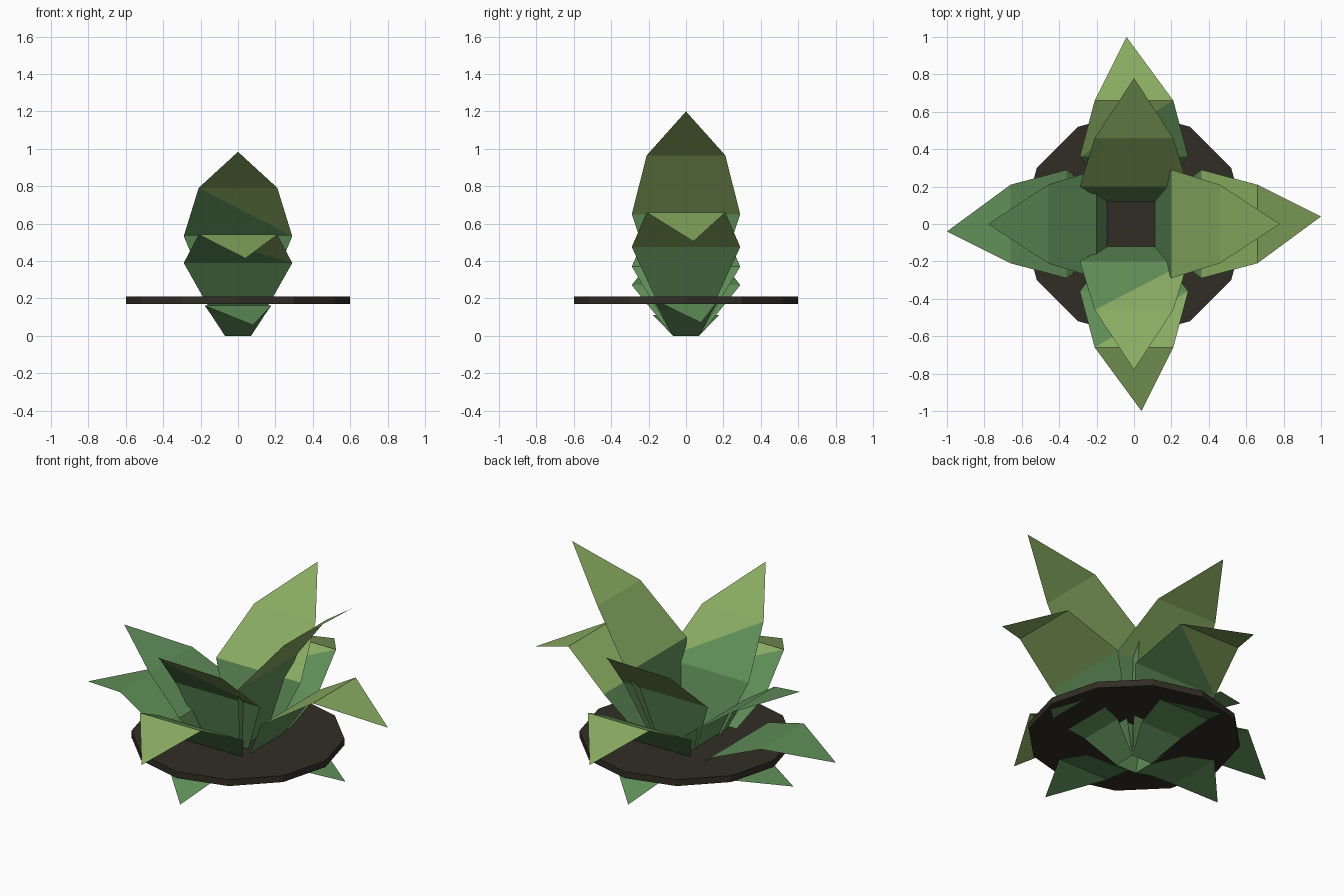
import bpy, math
from mathutils import Matrix

cube = bpy.data.objects.get("Cube")
if cube:
    bpy.data.objects.remove(cube, do_unlink=True)


def material(name, color):
    m = bpy.data.materials.new(name)
    m.use_nodes = True
    m.diffuse_color = (*color, 1)
    m.node_tree.nodes["Principled BSDF"].inputs["Base Color"].default_value = (*color, 1)
    return m


leaf_green = material("leaf green", (0.115, 0.27, 0.098))
lime_green = material("lime green", (0.25, 0.41, 0.12))
soil_brown = material("soil brown", (0.031, 0.027, 0.018))

# Leaf profiles from base to shoulder: (reach, half width, height), then tip (reach, sway, height)
LAYERS = {
    "upper": ([(0.07, 0.07, 0), (0.20, 0.29, 0.65), (0.46, 0.21, 0.965)], (0.78, 0.0, 1.2)),
    "middle": ([(0.07, 0.07, 0), (0.36, 0.29, 0.475), (0.66, 0.21, 0.66)], (1.0, 0.04, 0.505)),
    "lower": ([(0.07, 0.07, 0), (0.24, 0.145, 0.14), (0.44, 0.178, 0.197)], (0.68, 0.08, 0.07)),
}

# Direction: (angle, height factor, lime faces counted from the tip in each layer)
SIDES = {
    "left": (0, 1.0, {"upper": 3, "middle": 3}),
    "back": (90, 0.82, {"upper": 3, "middle": 2}),
    "right": (180, 0.57, {}),
    "front": (270, 0.82, {"upper": 2, "middle": 2}),
}


def leaf(name, profile, tip, angle, height, lime_count):
    verts = []
    for reach, half, z in profile:
        verts += [(reach, -half, z * height), (reach, half, z * height)]
    verts.append((tip[0], tip[1], tip[2] * height))
    # Each band is two triangles, closed by the pointed tip
    faces = []
    for i in (0, 2):
        faces += [(i, i + 2, i + 1), (i + 1, i + 2, i + 3)]
    faces.append((4, 6, 5))
    mesh = bpy.data.meshes.new(name)
    mesh.from_pydata(verts, [], faces)
    mesh.transform(Matrix.Rotation(math.radians(angle), 4, "Z"))
    mesh.materials.append(leaf_green)
    mesh.materials.append(lime_green)
    for p in mesh.polygons:
        p.material_index = int(p.index >= len(faces) - lime_count)
    ob = bpy.data.objects.new(name, mesh)
    bpy.context.collection.objects.link(ob)


for side, (angle, height, lime) in SIDES.items():
    for layer, (profile, tip) in LAYERS.items():
        leaf(f"{side}_{layer}_leaf", profile, tip, angle, height, lime.get(layer, 0))

# Soil disc
bpy.ops.mesh.primitive_cylinder_add(vertices=12, radius=0.6, depth=0.04, location=(0, 0, 0.19))
disc = bpy.context.object
disc.name = "soil_disc"
disc.data.materials.append(soil_brown)
